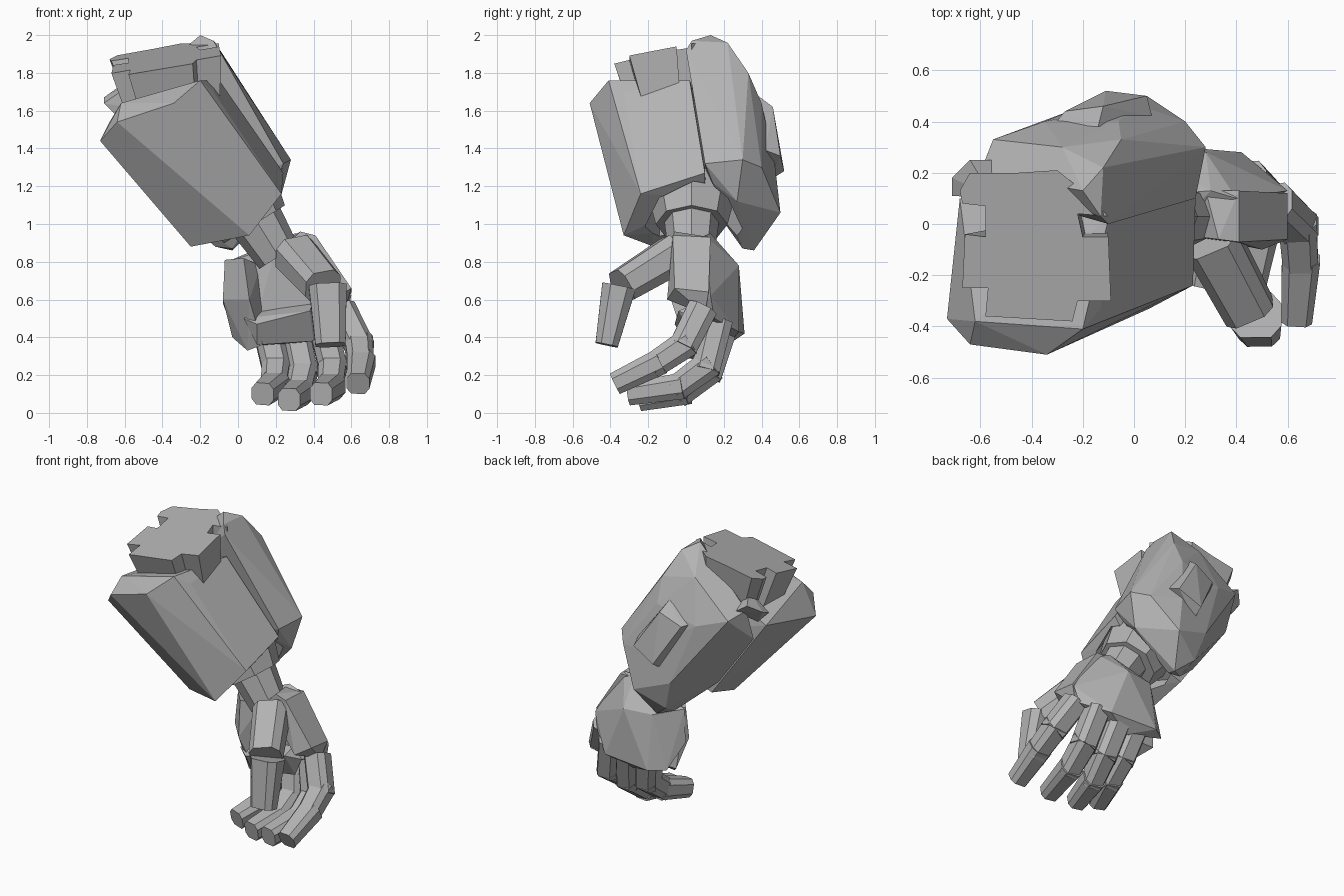
import bpy, bmesh
from mathutils import Vector, Matrix

if "Cube" in bpy.data.objects:
    bpy.data.objects.remove(bpy.data.objects["Cube"])

grey = bpy.data.materials.new("grey metal")
grey.diffuse_color = (0.45, 0.45, 0.45, 1)
grey.use_nodes = True
grey.node_tree.nodes["Principled BSDF"].inputs["Base Color"].default_value = grey.diffuse_color


def finish(bm, name):
    bmesh.ops.recalc_face_normals(bm, faces=bm.faces)
    me = bpy.data.meshes.new(name)
    bm.to_mesh(me)
    bm.free()
    me.materials.append(grey)
    ob = bpy.data.objects.new(name, me)
    bpy.context.collection.objects.link(ob)
    return ob


def plate(name, pts):
    """Faceted armour block wrapped around a few corner points."""
    bm = bmesh.new()
    for p in pts:
        bm.verts.new(p)
    res = bmesh.ops.convex_hull(bm, input=bm.verts)
    junk = [v for v in set(res["geom_interior"] + res["geom_unused"])
            if isinstance(v, bmesh.types.BMVert)]
    bmesh.ops.delete(bm, geom=junk, context='VERTS')
    bmesh.ops.dissolve_limit(bm, angle_limit=0.05, verts=bm.verts, edges=bm.edges)
    return finish(bm, name)


def segment(name, p, q, w0, w1, t0, t1, side=(1, 0, 0)):
    """Tapered finger bone with chamfered long edges."""
    p, q = Vector(p), Vector(q)
    z = (q - p).normalized()
    y = z.cross(Vector(side)).normalized()
    x = y.cross(z)
    bm = bmesh.new()
    rings = []
    for c, w, t in ((p, w0, t0), (q, w1, t1)):
        prof = [(-.5, -.25), (-.3, -.5), (.3, -.5), (.5, -.25),
                (.5, .25), (.3, .5), (-.3, .5), (-.5, .25)]
        rings.append([bm.verts.new(c + x * a * w + y * b * t) for a, b in prof])
    bm.faces.new(rings[0])
    bm.faces.new(rings[1])
    for i in range(8):
        j = (i + 1) % 8
        bm.faces.new((rings[0][i], rings[0][j], rings[1][j], rings[1][i]))
    return finish(bm, name)


def joint(name, a, b, ra, rb):
    """Eight sided taper along the forearm."""
    a, b = Vector(a), Vector(b)
    bm = bmesh.new()
    rot = Vector((.5, 0, -.8)).to_track_quat('Z', 'Y').to_matrix().to_4x4()
    bmesh.ops.create_cone(bm, cap_ends=True, segments=8, radius1=ra, radius2=rb,
                          depth=(b - a).length, matrix=Matrix.Translation((a + b) / 2) @ rot)
    return finish(bm, name)


# forearm shells
front = plate("front_forearm_shell", [
    (-.34, -.51, 1.64), (-.64, -.47, 1.54), (-.73, -.37, 1.44), (-.2, -.41, 1.76),
    (-.62, -.38, 1.64), (-.13, -.33, 1.7), (-.1, .02, 1.76), (-.68, .1, 1.54),
    (-.25, -.17, .88), (.06, -.33, .94), (.23, -.24, 1.16), (.24, .1, 1.27),
    (-.28, .12, .98), (.14, .1, 1.14), (-.02, -.18, .95)])
rear = plate("rear_forearm_shell", [
    (-.2, .13, 2.0), (-.1, 0, 1.92), (-.13, .03, 1.97), (-.12, .22, 1.96),
    (-.28, .3, 1.84), (-.05, .33, 1.8), (-.55, .33, 1.62), (-.6, .2, 1.66),
    (-.35, .4, 1.56), (-.06, .4, 1.64), (-.14, .42, .95), (-.12, .3, .88),
    (.28, .3, 1.34), (.24, .1, 1.32), (.2, .4, 1.3), (.22, .27, 1.12),
    (.2, .14, 1.22), (.05, .5, 1.06), (-.03, .36, .86), (-.03, .3, .87),
    (-.2, .46, 1.15), (0, .47, 1.32), (-.35, .15, 1.08), (-.62, .15, 1.45)])
plate("rear_access_panel", [
    (-.31, .39, 1.56), (-.14, .38, 1.68), (-.27, .44, 1.55), (-.12, .46, 1.62),
    (.07, .42, 1.39), (.05, .5, 1.36), (-.11, .52, 1.28), (-.12, .44, 1.23)])
plate("side_lug", [
    (-.71, .11, 1.64), (-.71, .18, 1.67), (-.64, .25, 1.72), (-.55, .1, 1.75),
    (-.55, .25, 1.66), (-.63, .12, 1.56), (-.5, .1, 1.6)])

# hollow at the wrist end of both shells
cutter = joint("wrist_hollow_cutter", (-.03, .04, 1.15), (.22, .04, .75), .25, .27)
cutter.hide_render = True
cutter.hide_set(True)
for shell in (front, rear):
    cut = shell.modifiers.new("wrist_hollow", 'BOOLEAN')
    cut.operation = 'DIFFERENCE'
    cut.solver = 'EXACT'
    cut.object = cutter
joint("wrist_collar", (-.03, .03, 1.18), (.09, .03, 1.0), .24, .19)
joint("wrist_joint", (.07, .03, 1.05), (.22, .03, .83), .15, .12)

# broken elbow end: ragged slab cut off along the arm
outline = [(-.68, .13), (-.64, .2), (-.45, .2), (-.3, .21), (-.2, .13), (-.1, .03),
           (-.22, .04), (-.2, -.05), (-.1, -.05), (-.09, -.3), (-.22, -.3), (-.24, -.38),
           (-.58, -.36), (-.57, -.25), (-.67, -.25), (-.66, -.04), (-.58, -.05),
           (-.58, .07), (-.67, .08)]
bm = bmesh.new()
top = [bm.verts.new((x, y, 1.95 + .18 * (x + .1) + .2 * y)) for x, y in outline]
mid = Vector((-.38, -.08, 0))
low = [bm.verts.new((mid.x + (v.co.x - mid.x) * .8 + .05, mid.y + (v.co.y - mid.y) * .75 + .03,
                     v.co.z - .3)) for v in top]
bm.faces.new(top)
bm.faces.new(low)
for i in range(len(top)):
    j = (i + 1) % len(top)
    bm.faces.new((top[i], top[j], low[j], low[i]))
finish(bm, "elbow_core")

# hand body
plate("back_of_hand", [
    (.2, .03, .88), (.3, .13, .95), (.4, .1, .94), (.28, .28, .78), (.08, .25, .78),
    (.6, .13, .62), (.57, .15, .5), (-.06, .1, .8), (-.08, .12, .58), (-.02, .24, .42),
    (.08, .31, .42), (.42, .28, .43), (.25, .22, .36), (.1, .05, .5), (.45, .05, .5)])
plate("thumb_side_of_palm", [
    (.25, -.05, .88), (.33, -.06, .96), (.41, -.07, .94), (.41, .13, .93), (.28, .13, .93),
    (.6, .12, .64), (.6, -.06, .66), (.5, -.1, .6), (.56, .1, .52), (.4, 0, .6)])
plate("outer_side_of_palm", [
    (-.07, .1, .81), (.03, -.02, .82), (.06, -.08, .6), (-.08, .08, .6),
    (-.03, .15, .4), (.05, .05, .33), (.13, 0, .36), (.12, .1, .78), (.12, .15, .4)])
plate("palm_pad", [
    (.03, -.02, .5), (.1, -.06, .47), (.38, -.04, .54), (.45, .05, .5), (.1, 0, .36),
    (.4, .05, .38), (.2, .15, .36), (.1, .1, .55), (.4, .1, .6)])

# thumb
segment("thumb_base", (.3, -.06, .84), (.45, -.34, .67), .22, .2, .21, .18, (1, .45, .2))
segment("thumb_tip", (.475, -.355, .67), (.49, -.42, .36), .2, .16, .18, .12)

# fingers: joints from knuckle to tip
fingers = {
    "index": [(.56, .07, .52), (.64, -.01, .36), (.65, -.16, .26), (.635, -.375, .155)],
    "middle": [(.45, .16, .46), (.5, .11, .25), (.49, -.04, .14), (.44, -.3, .1)],
    "ring": [(.3, .19, .44), (.345, .12, .22), (.32, -.02, .11), (.27, -.24, .07)],
    "little": [(.16, .17, .42), (.2, .12, .25), (.19, -.01, .15), (.13, -.2, .1)]}
for finger, pts in fingers.items():
    for k, part in enumerate(("base", "middle", "tip")):
        p, q = Vector(pts[k]), Vector(pts[k + 1])
        d = (q - p).normalized() * .03
        segment(f"{finger}_finger_{part}", p - d, q + d * (k < 2),
                .15, .15 - .015 * k, .16 - .01 * k, .15 - .015 * k)
